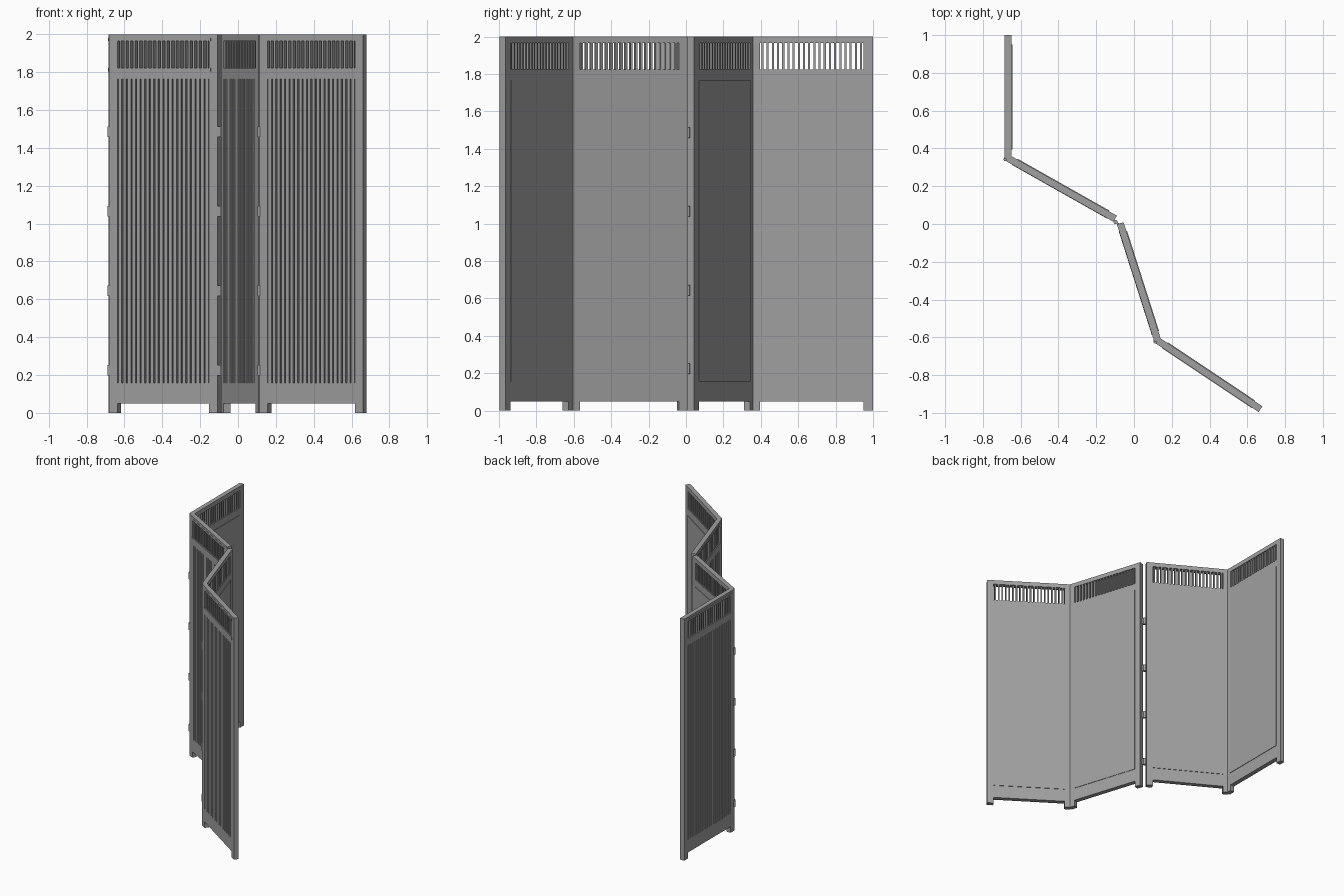
import bpy, bmesh, math
from mathutils import Matrix, Vector

cube = bpy.data.objects.get("Cube")
if cube:
    bpy.data.objects.remove(cube, do_unlink=True)

grey = bpy.data.materials.new("plain grey")
grey.use_nodes = True
colour = (0.35, 0.35, 0.35, 1)
grey.diffuse_color = colour
grey.node_tree.nodes["Principled BSDF"].inputs["Base Color"].default_value = colour

WIDTH, HALF, STILE = 0.655, 0.0185, 0.05
INNER = WIDTH - STILE
LEG, BOARD_LOW, BOARD_TOP = 0.05, 0.157, 1.765
GRILLE_LOW, GRILLE_TOP, HEIGHT = 1.823, 1.965, 2.0
SLATS = 20


def box(bm, x, y, z):
    """Add a box from three (low, high) ranges."""
    size = Matrix.Diagonal((x[1] - x[0], y[1] - y[0], z[1] - z[0], 1))
    centre = Matrix.Translation((sum(x) / 2, sum(y) / 2, sum(z) / 2))
    bmesh.ops.create_cube(bm, size=1, matrix=centre @ size)


def finish(bm, name, matrix):
    mesh = bpy.data.meshes.new(name)
    bm.to_mesh(mesh)
    bm.free()
    mesh.materials.append(grey)
    obj = bpy.data.objects.new(name, mesh)
    obj.matrix_world = matrix
    bpy.context.collection.objects.link(obj)
    return obj


def slat_row(z, depth, width):
    """Evenly spaced upright slats between the stiles."""
    bm = bmesh.new()
    pitch = (INNER - STILE) / SLATS
    for i in range(SLATS):
        mid = STILE + pitch * (i + 0.5)
        box(bm, (mid - width / 2, mid + width / 2), depth, z)
    return bm


def panel(label, start, end):
    run = Vector(end) - Vector(start)
    place = Matrix.Translation((*start, 0)) @ Matrix.Rotation(math.atan2(run.y, run.x), 4, "Z")
    full = (-HALF, HALF)

    # Stiles reach the floor as legs; three rails join them
    bm = bmesh.new()
    for x in ((0, STILE), (INNER, WIDTH)):
        box(bm, x, full, (0, HEIGHT))
    for z in ((LEG, BOARD_LOW), (BOARD_TOP, GRILLE_LOW), (GRILLE_TOP, HEIGHT)):
        box(bm, (STILE, INNER), full, z)
    finish(bm, label + "_frame", place)

    # Backing board, slightly proud at the back
    bm = bmesh.new()
    box(bm, (STILE, INNER), (-0.008, HALF + 0.004), (BOARD_LOW, BOARD_TOP))
    finish(bm, label + "_back_board", place)

    # Front slats and the open grille above
    finish(slat_row((BOARD_LOW, BOARD_TOP), (-HALF, -0.008), 0.02),
           label + "_front_slats", place)
    finish(slat_row((GRILLE_LOW, GRILLE_TOP), (-0.015, 0.015), 0.011),
           label + "_grille_bars", place)

    # Thin trim above and below the grille
    bm = bmesh.new()
    for z in ((1.803, GRILLE_LOW), (GRILLE_TOP, 1.982)):
        box(bm, (STILE - 0.01, INNER + 0.01), (-HALF - 0.002, -HALF), z)
    finish(bm, label + "_grille_trim", place)


panels = {
    "right_end_panel": ((-0.666, 1.0), (-0.666, 0.345)),
    "right_middle_panel": ((-0.67, 0.35), (-0.10, 0.028)),
    "left_middle_panel": ((-0.073, 0.004), (0.126, -0.62)),
    "left_end_panel": ((0.125, -0.617), (0.675, -0.984)),
}
for label, (start, end) in panels.items():
    panel(label, start, end)

# Four hinge knuckles at each fold, with a short leaf to bridge the joint
folds = {"right": (-0.68, 0.343, 0.3), "middle": (-0.098, 0.01, -0.5), "left": (0.113, -0.622, 0.3)}
for label, (x, y, turn) in folds.items():
    bm = bmesh.new()
    for i in range(4):
        z = 0.225 + 0.42 * i
        bmesh.ops.create_cone(bm, cap_ends=True, segments=12, radius1=0.011, radius2=0.011,
                              depth=0.056, matrix=Matrix.Translation((0, 0, z)))
        box(bm, (0, 0.026), (-0.003, 0.003), (z - 0.025, z + 0.025))
    place = Matrix.Translation((x, y, 0)) @ Matrix.Rotation(turn, 4, "Z")
    finish(bm, label + "_hinges", place)
